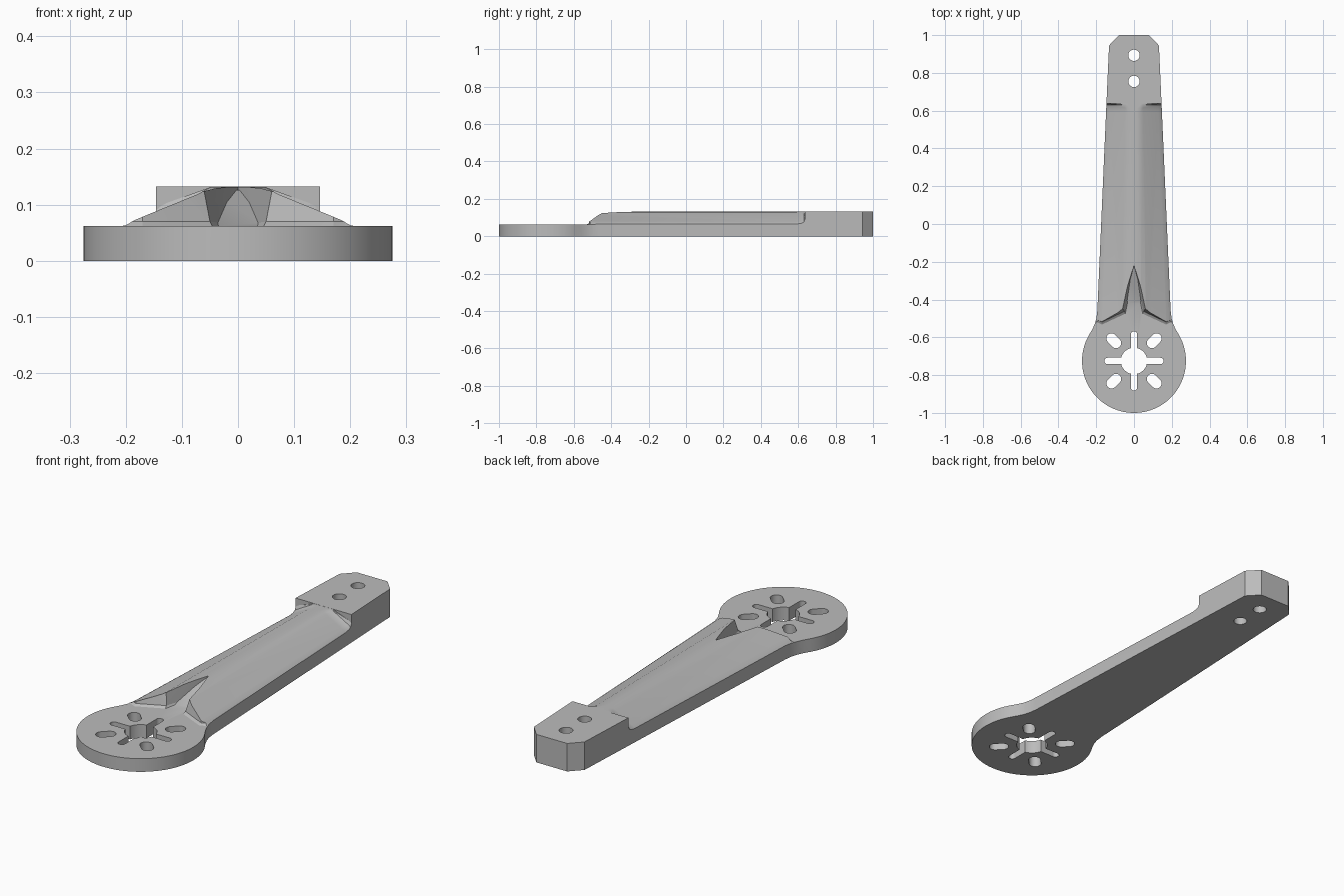
import bpy, bmesh, math

cube = bpy.data.objects.get("Cube")
if cube:
    bpy.data.objects.remove(cube, do_unlink=True)

PLATE, TOP = 0.062, 0.132      # thickness of the motor plate and of the arm
HUB_Y, HUB_R = -0.725, 0.275   # motor plate centre and radius

grey = bpy.data.materials.new("plain_grey")
grey.use_nodes = True
colour = (0.5, 0.5, 0.5, 1)
grey.diffuse_color = colour
grey.node_tree.nodes["Principled BSDF"].inputs["Base Color"].default_value = colour


def loft(name, rings):
    """Closed solid through a list of rings with equal point counts."""
    bm = bmesh.new()
    loops = [[bm.verts.new(p) for p in ring] for ring in rings]
    for a, b in zip(loops, loops[1:]):
        for i in range(len(a)):
            j = (i + 1) % len(a)
            bm.faces.new((a[i], a[j], b[j], b[i]))
    caps = [bm.faces.new(loops[0]), bm.faces.new(loops[-1])]
    bmesh.ops.recalc_face_normals(bm, faces=bm.faces)
    sides = [f for f in bm.faces if f not in caps]
    bmesh.ops.triangulate(bm, faces=sides)
    mesh = bpy.data.meshes.new(name)
    bm.to_mesh(mesh)
    bm.free()
    obj = bpy.data.objects.new(name, mesh)
    bpy.context.collection.objects.link(obj)
    mesh.materials.append(grey)
    return obj


def prism(name, outline, low, high):
    return loft(name, [[(x, y, z) for x, y in outline] for z in (low, high)])


def mirrored(half):
    """Outline from its right half, listed from one end to the other."""
    return half + [(-x, y) for x, y in reversed(half) if x > 1e-4]


def boolean(target, tool, operation="DIFFERENCE"):
    tool.hide_render = True
    mod = target.modifiers.new("cut", "BOOLEAN")
    mod.operation, mod.solver, mod.object = operation, "EXACT", tool
    bpy.context.view_layer.objects.active = target
    bpy.ops.object.modifier_apply(modifier=mod.name)
    bpy.data.objects.remove(tool, do_unlink=True)


def slot(x, y, dx, dy, r):
    """Round-ended through hole; dx, dy reach from its centre to an end's centre."""
    heading = math.atan2(dy, dx)
    outline = []
    for side in (1, -1):
        for i in range(17):
            a = heading + (math.pi if side < 0 else 0) - math.pi / 2 + math.pi * i / 16
            if dx == dy == 0 and i == 16:
                continue
            outline.append((x + side * dx + r * math.cos(a), y + side * dy + r * math.sin(a)))
    return prism("hole_cutter", outline, -0.1, 0.3)


# Full outline: round motor plate, flared neck, tapered arm, chamfered tip
half = []
for i in range(41):
    a = math.radians(-90 + 3 * i)
    half.append((HUB_R * math.cos(a), HUB_Y + HUB_R * math.sin(a)))
half[0] = (0, HUB_Y - HUB_R)
half += [(0.221, -0.558), (0.208, -0.53), (0.199, -0.5), (0.194, -0.46),
         (0.146, 0.635), (0.132, 0.945), (0.08, 1)]
arm = prism("motor_arm", mirrored(half), 0, TOP)

# Ridged roof with a soft crest, rounded eaves and a fillet up to the end block
roof = [(0, 0.1315), (0.12, 0.131), (0.22, 0.129), (0.33, 0.123), (0.87, 0.078),
        (0.95, 0.0715), (0.985, 0.067), (1.02, 0.063), (1.7, 0.063), (1.7, 0.3)]
rings = []
for y, rise in ((-0.58, 0), (0.59, 0), (0.615, 0.003), (0.63, 0.01), (0.637, 0.025)):
    width = 0.194 - 0.0438 * (y + 0.46)
    section = [(f * width, z if z > 0.2 else min(z + rise, 0.1315)) for f, z in roof]
    rings.append([(x, y, z) for x, z in mirrored(section)])
boolean(arm, loft("roof_cutter", rings))

# Step down to the motor plate, with a pointed notch running into the ridge
levels = [(PLATE, -0.25, 0.046, -0.475, -0.532), (0.07, -0.245, 0.05, -0.462, -0.519),
          (0.2, -0.19, 0.075, -0.43, -0.49)]
rings = []
for z, tip, x, inner, outer in levels:
    step = [(0, tip), (x, inner), (0.17, outer), (0.19, outer + 0.01),
            (0.35, outer + 0.02), (0.35, -1.1)]
    rings.append([(px, py, z) for px, py in mirrored(step)])
boolean(arm, loft("step_cutter", rings))

# Ramp that forms the floor of the notch
ramp = [[(s * 0.056, -0.42, PLATE), (s * 0.012, -0.23, 0.126),
         (s * 0.012, -0.23, 0.03), (s * 0.056, -0.42, 0.03)] for s in (-1, 1)]
boolean(arm, loft("notch_ramp", ramp), "UNION")

# Motor plate holes: hub, crossed slots, four diagonal slots
boolean(arm, slot(0, HUB_Y, 0, 0, 0.07))
boolean(arm, slot(0, HUB_Y, 0.14, 0, 0.017))
boolean(arm, slot(0, HUB_Y, 0, 0.14, 0.017))
for sx in (-1, 1):
    for sy in (-1, 1):
        boolean(arm, slot(sx * 0.107, HUB_Y + sy * 0.107, sx * 0.012, sy * 0.012, 0.027))

# Bolt holes in the end block
for y in (0.755, 0.893):
    boolean(arm, slot(0, y, 0, 0, 0.03))

bpy.ops.object.select_all(action="DESELECT")
arm.select_set(True)
bpy.context.view_layer.objects.active = arm
bpy.ops.object.shade_smooth_by_angle(angle=math.radians(28))
